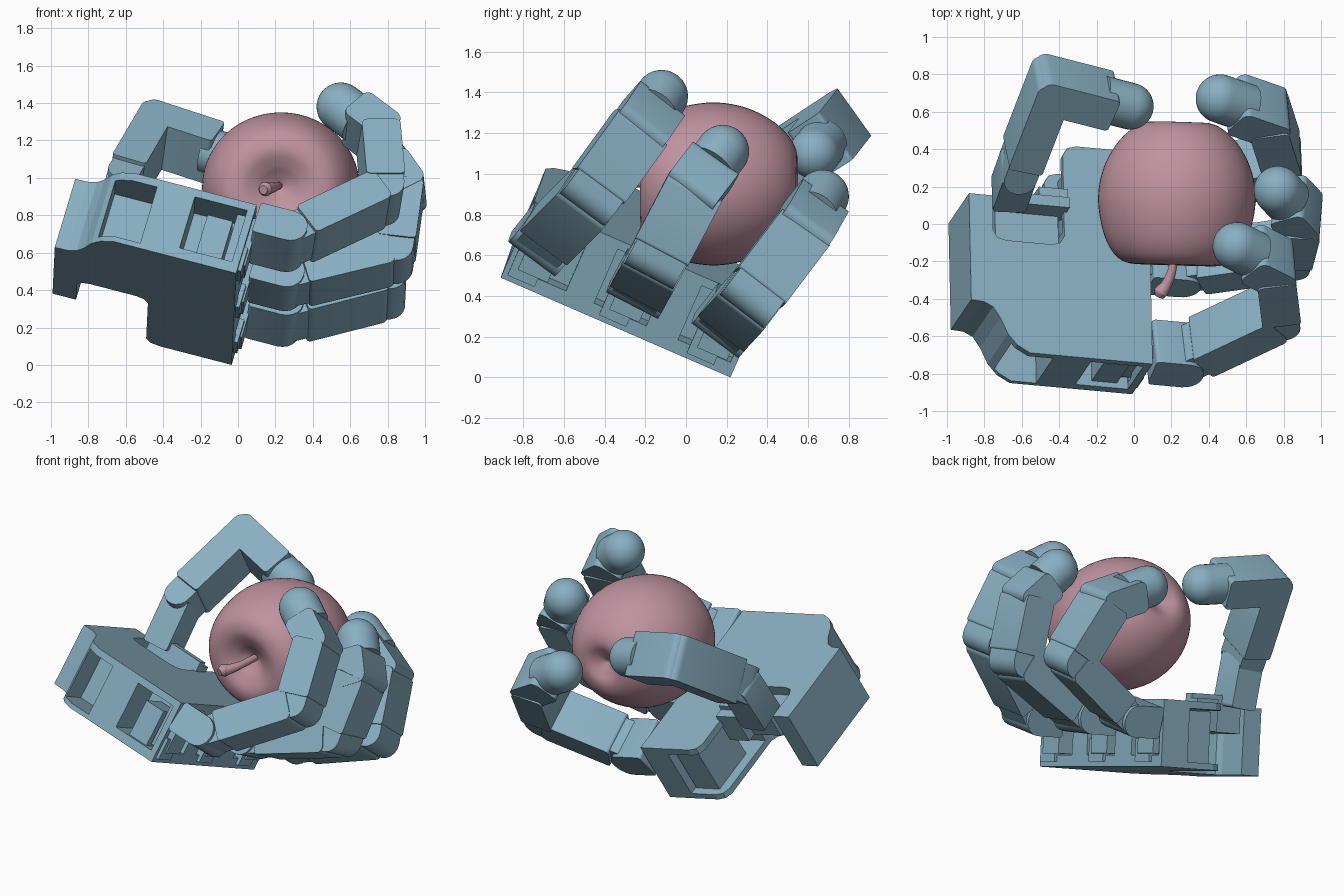
import bpy, bmesh, math
from mathutils import Vector, Matrix

if "Cube" in bpy.data.objects:
    bpy.data.objects.remove(bpy.data.objects["Cube"])

def mat(name, col):
    m = bpy.data.materials.new(name)
    m.diffuse_color = col
    m.use_nodes = True
    m.node_tree.nodes["Principled BSDF"].inputs["Base Color"].default_value = m.diffuse_color
    return m

BLUE = mat("hand_blue", (0.25, 0.43, 0.54, 1))
PINK = mat("apple_pink", (0.52, 0.29, 0.35, 1))

def smooth(ob, angle):
    bpy.ops.object.select_all(action='DESELECT')
    ob.select_set(True)
    bpy.context.view_layer.objects.active = ob
    bpy.ops.object.shade_smooth_by_angle(angle=math.radians(angle))

def finish(bm, name, material=BLUE, angle=35):
    bmesh.ops.recalc_face_normals(bm, faces=bm.faces)
    me = bpy.data.meshes.new(name)
    bm.to_mesh(me)
    bm.free()
    ob = bpy.data.objects.new(name, me)
    bpy.context.collection.objects.link(ob)
    me.materials.append(material)
    if angle:
        smooth(ob, angle)
    return ob

def frame(origin, x, y):
    """Right-handed matrix with local x along x and y close to y."""
    x = Vector(x).normalized()
    z = x.cross(Vector(y)).normalized()
    y = z.cross(x)
    m = Matrix((x, y, z)).transposed().to_4x4()
    m.translation = Vector(origin)
    return m

def prism(name, pts, lo, hi, m, angle=35):
    """Extrude a local xy outline from z=lo to z=hi."""
    bm = bmesh.new()
    f = bm.faces.new([bm.verts.new((p[0], p[1], lo)) for p in pts])
    r = bmesh.ops.extrude_face_region(bm, geom=[f])
    bmesh.ops.translate(bm, vec=(0, 0, hi - lo),
                        verts=[v for v in r['geom'] if isinstance(v, bmesh.types.BMVert)])
    bm.transform(m)
    return finish(bm, name, BLUE, angle)

def rounded(x0, x1, y0, y1, r0, r1):
    """Rectangle outline, corner radius r0 at the x0 end and r1 at the x1 end."""
    out = []
    for cx, cy, r, a0 in ((x1 - r1, y1 - r1, r1, 0), (x0 + r0, y1 - r0, r0, 90),
                          (x0 + r0, y0 + r0, r0, 180), (x1 - r1, y0 + r1, r1, 270)):
        for i in range(6):
            a = math.radians(a0 + i * 18)
            out.append((cx + r * math.cos(a), cy + r * math.sin(a)))
    return out

def box(name, x, y, z, m):
    return prism(name, [(x[0], y[0]), (x[1], y[0]), (x[1], y[1]), (x[0], y[1])], *z, m, 0)

# ---- Palm: local x to fingertips, y across, z out of the palm ----
PALM = frame((-0.01, -0.91, 0.49), (0.964, -0.088, -0.25), (-0.02, 0.917, -0.398))
outline = [(0, 0), (0, 1.23), (-0.40, 1.23), (-0.45, 1.215), (-0.475, 1.17), (-0.475, 0.70),
           (-0.50, 0.66), (-0.54, 0.645), (-0.80, 0.645), (-0.85, 0.66), (-0.87, 0.70), (-0.87, 0.90),
           (-1.0, 0.90), (-1.0, 0.28), (-0.93, 0.275), (-0.88, 0.25), (-0.84, 0.19),
           (-0.80, 0.10), (-0.75, 0.04), (-0.68, 0.0)]
palm = prism("palm", outline, 0, 0.415, PALM, 0)

# Open pockets in the side wall, finger slots in the end, hollow facing the thumb
cuts = [((-0.77, -0.54), (-0.1, 0.24), (0.03, 0.37)),
        ((-0.33, -0.04), (-0.1, 0.22), (0.06, 0.37)),
        ((-0.60, -0.20), (0.74, 1.30), (0.04, 0.37))]
cuts += [((-0.10, 0.1), (b - 0.16, b + 0.12), (0.07, 0.37)) for b in (0.2, 0.63, 1.08)]
for c in cuts:
    cutter = box("pocket_cutter", *c, PALM)
    cutter.hide_render = True
    mod = palm.modifiers.new("pocket", 'BOOLEAN')
    mod.operation, mod.solver, mod.object = 'DIFFERENCE', 'EXACT', cutter
    bpy.context.view_layer.objects.active = palm
    bpy.ops.object.modifier_apply(modifier=mod.name)
    bpy.data.objects.remove(cutter)

# Motor housings and stepped brackets at the finger end
for i, b in enumerate((0.14, 0.63, 1.10)):
    box(f"finger_mount_{i}", (-0.09, 0.03), (b - 0.08, b + 0.08), (0.08, 0.36), PALM)
    box(f"mount_step_{i}", (-0.03, 0.02), (b - 0.115, b + 0.03), (0.03, 0.17), PALM)
box("side_motor", (-0.24, -0.10), (0.03, 0.2), (0.05, 0.30), PALM)
box("rear_motor", (-0.40, -0.21), (0.86, 1.18), (0.03, 0.36), PALM)

# ---- Finger links ----
W, T = 0.285, 0.2

def link(name, p, q, side, start, end, w=W, r0=0.02, r1=0.04, t=T):
    p, q, side = Vector(p), Vector(q), Vector(side)
    d = q - p
    prism(name, rounded(start, d.length + end, -t / 2, t / 2, r0, r1),
          -w / 2, w / 2, frame(p, d, side.cross(d)))

def lathe(name, prof, m, n, material):
    """Spin (axial, radius) points about local x."""
    bm = bmesh.new()
    vs = [bm.verts.new((a, max(r, 0), 0)) for a, r in prof]
    es = [bm.edges.new(e) for e in zip(vs, vs[1:])]
    bmesh.ops.spin(bm, geom=vs + es, cent=(0, 0, 0), axis=(1, 0, 0),
                   angle=2 * math.pi, steps=n, use_duplicate=False)
    bmesh.ops.remove_doubles(bm, verts=bm.verts, dist=0.0005)
    bm.transform(m)
    return finish(bm, name, material, 50)

def fingertip(name, p, q, base, r=0.13):
    """Short cylinder with a ball end centred on q."""
    p, q = Vector(p), Vector(q)
    L = (q - p).length
    prof = [(base - L, 0), (base - L, r)]
    prof += [(r * math.sin(a), r * math.cos(a)) for a in (i * math.pi / 24 for i in range(13))]
    lathe(name, prof, frame(q, q - p, (0.1, 0.2, 0.97)), 32, BLUE)

FINGERS = {
    "front_finger": ((0.27, -0.70, 0.66), (0.78, -0.46, 0.90), (0.75, -0.22, 1.23), (0.55, -0.12, 1.38)),
    "middle_finger": ((0.26, -0.22, 0.44), (0.84, -0.14, 0.58), (0.89, 0.05, 0.94), (0.77, 0.18, 1.11)),
    "rear_finger": ((0.25, 0.20, 0.26), (0.80, 0.33, 0.40), (0.72, 0.58, 0.73), (0.46, 0.67, 0.89)),
}
lvec = Vector((0.964, -0.088, -0.25))
for name, pts in FINGERS.items():
    k, j2, j3, tip = map(Vector, pts)
    side = (j2 - k).cross(j3 - k).normalized()
    link(name + "_knuckle", k - lvec * 0.19, k, side, 0, 0.09, r1=0.095)
    link(name + "_proximal_joint", k, j2, side, -0.09, -0.1, w=0.24, r0=0.09, t=0.18)
    link(name + "_proximal", k, j2, side, 0.10, -0.02)
    link(name + "_medial_joint", j2, j3, side, -0.095, -0.1, w=W - 0.014, r0=0.094, t=T - 0.006)
    link(name + "_medial", j2, j3, side, 0.05, 0.0, w=W + 0.008, r1=0.03, t=T + 0.008)
    link(name + "_distal", j3, tip, side, -0.085, -0.09, w=W - 0.01, r0=0.05)
    fingertip(name + "_tip", j3, tip, 0.14)

# ---- Thumb ----
k, j, tip = Vector((-0.62, 0.30, 0.95)), Vector((-0.45, 0.74, 1.24)), Vector((-0.02, 0.63, 1.10))
side = (j - k).cross(tip - j).normalized()
box("thumb_motor", (-0.84, -0.49), (0.64, 0.90), (0.25, 0.35), PALM)
box("thumb_bracket", (-0.84, -0.46), (0.84, 0.90), (0.30, 0.48), PALM)
box("thumb_bracket_step", (-0.62, -0.46), (0.90, 0.96), (0.25, 0.45), PALM)
link("thumb_foot", (-0.67, 0.16, 0.70), k, side, -0.02, 0.04, w=0.2, t=0.18)
link("thumb_joint", k, j, side, -0.09, -0.2, w=0.24, r0=0.085, t=0.175)
link("thumb_lower", k, j, side, 0.07, 0.08, r1=0.05, t=0.19)
link("thumb_upper", j, tip, side, -0.08, -0.11, r0=0.05, r1=0.02)
fingertip("thumb_tip", j, tip, 0.3, 0.125)

# ---- Apple: profile along the stem axis, dimpled at both ends ----
ctrl = [(0.28, 0), (0.29, 0.025), (0.315, 0.07), (0.35, 0.125), (0.38, 0.21), (0.35, 0.305),
        (0.25, 0.375), (0.10, 0.415), (-0.03, 0.418), (-0.16, 0.385), (-0.28, 0.315),
        (-0.36, 0.225), (-0.385, 0.14), (-0.36, 0.07), (-0.325, 0)]
V = [Vector(c) for c in ctrl]
prof = []
for i in range(len(V) - 1):
    a, b, c, d = V[max(i - 1, 0)], V[i], V[i + 1], V[min(i + 2, len(V) - 1)]
    for s in range(4):
        t = s / 4
        prof.append(0.5 * (2 * b + (c - a) * t + (2 * a - 5 * b + 4 * c - d) * t * t
                           + (3 * b - a - 3 * c + d) * t ** 3))
prof.append(V[-1])
squash = Matrix.Diagonal((1, 0.95, 1, 1))
lathe("apple", prof, frame((0.23, 0.16, 0.95), (-0.03, -1, 0.01), (0, 0, 1)) @ squash, 56, PINK)

# Curved stem with a thicker end
cu = bpy.data.curves.new("apple_stem", 'CURVE')
cu.dimensions = '3D'
cu.bevel_depth, cu.bevel_resolution, cu.use_fill_caps = 0.03, 4, True
sp = cu.splines.new('BEZIER')
stem = [(0.22, -0.05, 0.96, 0.7), (0.205, -0.24, 0.955, 0.75), (0.17, -0.33, 0.945, 1.0),
        (0.145, -0.365, 0.94, 1.3), (0.135, -0.39, 0.935, 0.8)]
sp.bezier_points.add(len(stem) - 1)
for bp, (x, y, z, r) in zip(sp.bezier_points, stem):
    bp.co, bp.radius = (x, y, z), r
    bp.handle_left_type = bp.handle_right_type = 'AUTO'
cu.materials.append(PINK)
bpy.context.collection.objects.link(bpy.data.objects.new("apple_stem", cu))
